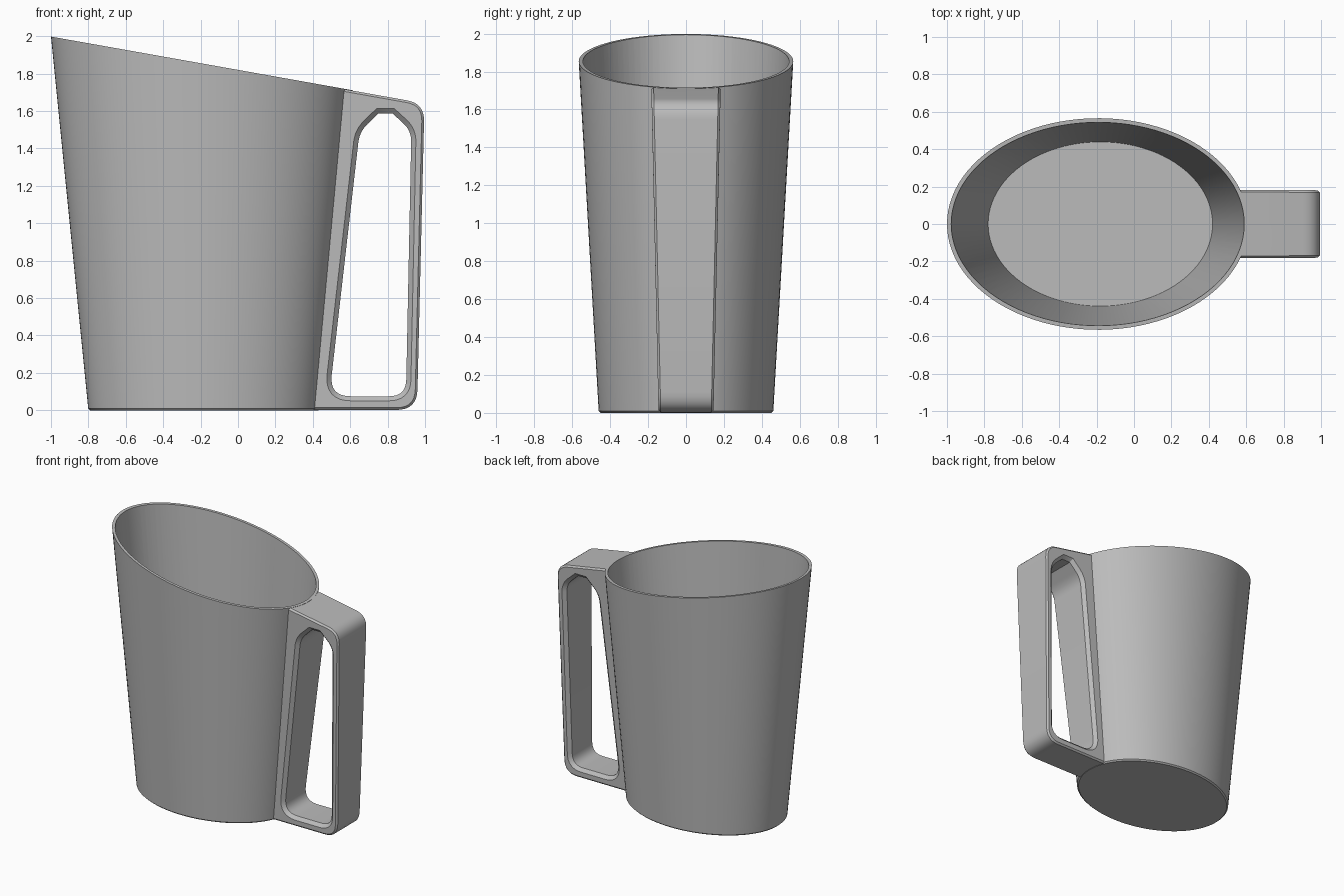
import bpy, bmesh, math
from mathutils import Vector

cube = bpy.data.objects.get("Cube")
if cube:
    bpy.data.objects.remove(cube, do_unlink=True)

CX = -0.18            # centre of the cup along x
SLOPE = 0.178         # fall of the slanted rim


def rim_height(x):
    return 1.82 - SLOPE * x


def make_object(name, rings):
    """Skin a closed solid over a list of equal-length vertex rings."""
    bm = bmesh.new()
    loops = [[bm.verts.new(p) for p in ring] for ring in rings]
    n = len(loops[0])
    for a, b in zip(loops, loops[1:]):
        for i in range(n):
            j = (i + 1) % n
            bm.faces.new((a[i], a[j], b[j], b[i]))
    bm.faces.new(loops[0])
    bm.faces.new(loops[-1])
    bmesh.ops.recalc_face_normals(bm, faces=bm.faces)
    mesh = bpy.data.meshes.new(name)
    bm.to_mesh(mesh)
    bm.free()
    obj = bpy.data.objects.new(name, mesh)
    bpy.context.collection.objects.link(obj)
    return obj


def cone_ring(inset, z=None, lift=0.0, segments=96):
    """Ellipse of the tapered cup; without z it lies on the slanted plane."""
    ring = []
    for i in range(segments):
        t = math.tau * i / segments
        c, s = math.cos(t), math.sin(t)
        h = z
        if h is None:
            h = (rim_height(CX + (0.62 - inset) * c) + lift) / (1 + 0.1 * SLOPE * c)
        ring.append((CX + (0.62 - inset + 0.1 * h) * c, (0.46 - inset + 0.057 * h) * s, h))
    return ring


def rounded(corners, steps=8):
    """Round each (x, z, radius) corner of an outline."""
    out = []
    for i, (x, z, r) in enumerate(corners):
        p = Vector((x, z))
        if r == 0:
            out.append(p)
            continue
        a, b = (Vector(corners[k % len(corners)][:2]) for k in (i - 1, i + 1))
        a = p + (a - p).normalized() * r
        b = p + (b - p).normalized() * r
        for k in range(steps + 1):
            t = k / steps
            out.append(a * (1 - t) ** 2 + p * 2 * t * (1 - t) + b * t ** 2)
    return out


def grown(outline, d):
    """Offset a counter-clockwise outline outwards by d."""
    out = []
    for i, p in enumerate(outline):
        e = (p - outline[i - 1]).normalized()
        f = (outline[(i + 1) % len(outline)] - p).normalized()
        n, m = Vector((e.y, -e.x)), Vector((f.y, -f.x))
        out.append(p + (n + m) * d / (1 + n.dot(m)))
    return out


def slab(name, outline, steps):
    """Outline spread across the handle's tapering width, with bevelled rims."""
    rings = []
    for side, seq in ((-1, steps), (1, steps[::-1])):
        for depth, d in seq:
            rings.append([(q.x, side * (0.145 + 0.022 * p.y + depth), q.y)
                          for p, q in zip(outline, grown(outline, d))])
    return make_object(name, rings)


# Cup body and its cavity
cup = make_object("pitcher", [cone_ring(0.01, 0), cone_ring(0, 0.01), cone_ring(0)])
cavity = make_object("cavity_cutter", [cone_ring(0.022, 0.02), cone_ring(0.022, lift=0.1)])

# Handle block with softened edges
gap = 0.002
handle = slab("handle_block", rounded([
    (0.2, gap, 0), (0.957, gap, 0.11),
    (0.997, rim_height(0.997) - gap, 0.095), (0.2, rim_height(0.2) - gap, 0)]),
    [(0, -0.012), (-0.012, 0)])

# Finger opening with chamfered rims
opening = slab("opening_cutter", rounded([
    (0.488, 0.075, 0.115), (0.898, 0.075, 0.09), (0.927, 1.495, 0.06),
    (0.825, 1.588, 0), (0.752, 1.588, 0), (0.65, 1.49, 0.06)]),
    [(0.02, 0.045), (-0.025, 0)])

# Join the parts and cut the voids
for tool, operation in ((handle, 'UNION'), (cavity, 'DIFFERENCE'), (opening, 'DIFFERENCE')):
    mod = cup.modifiers.new(tool.name, 'BOOLEAN')
    mod.object = tool
    mod.operation = operation
    mod.solver = 'EXACT'
bpy.context.view_layer.update()
result = bpy.data.meshes.new_from_object(cup.evaluated_get(bpy.context.evaluated_depsgraph_get()))
cup.modifiers.clear()
cup.data = result
for tool in (handle, cavity, opening):
    bpy.data.objects.remove(tool, do_unlink=True)

# Plain grey plastic
grey = bpy.data.materials.new("grey_plastic")
grey.use_nodes = True
colour = (0.5, 0.5, 0.5, 1)
grey.diffuse_color = colour
grey.node_tree.nodes["Principled BSDF"].inputs["Base Color"].default_value = colour
cup.data.materials.clear()
cup.data.materials.append(grey)

bpy.ops.object.select_all(action='DESELECT')
cup.select_set(True)
bpy.context.view_layer.objects.active = cup
bpy.ops.object.shade_smooth_by_angle(angle=math.radians(30))
